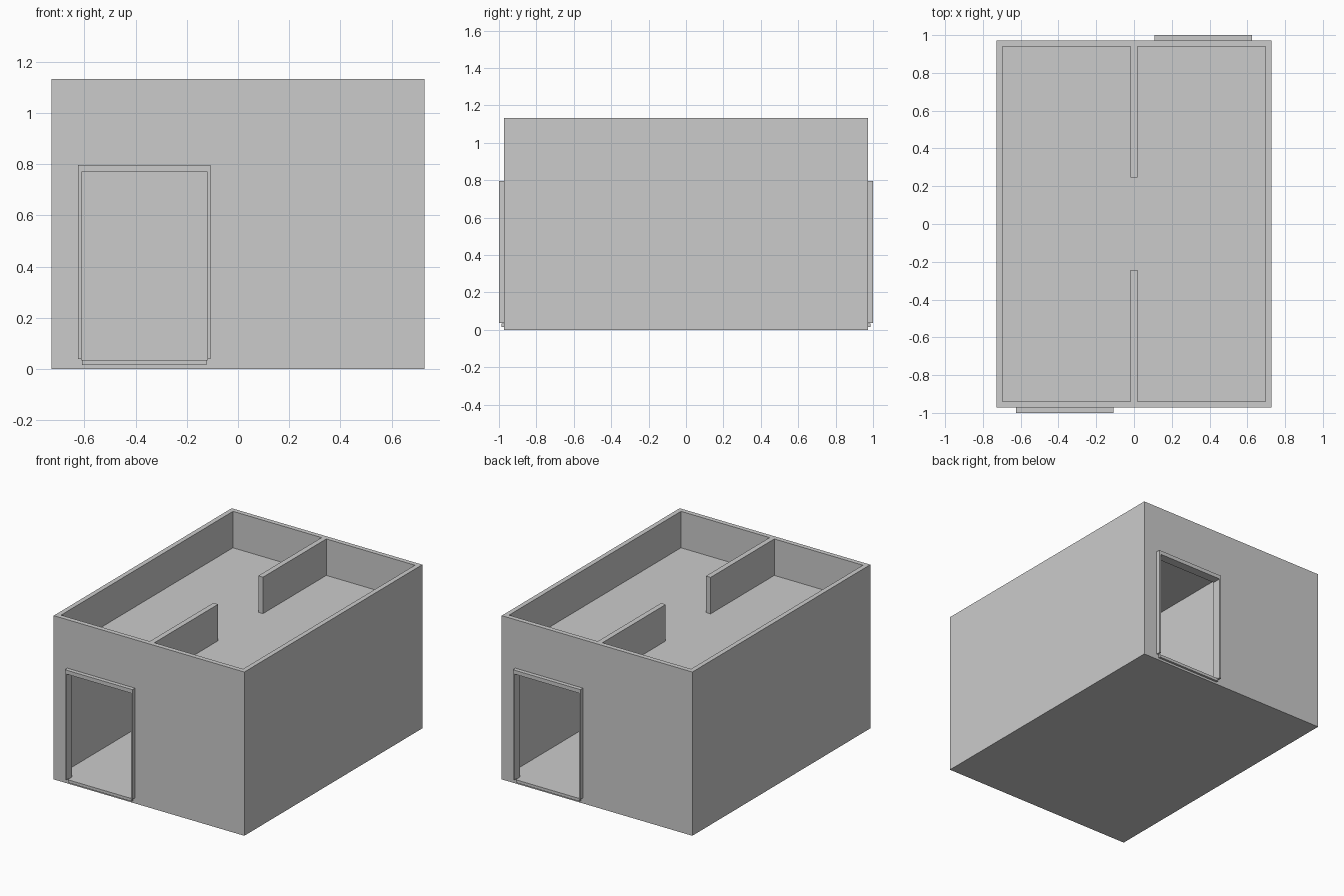
import bpy, bmesh
from mathutils import Matrix, Vector

if "Cube" in bpy.data.objects:
    bpy.data.objects.remove(bpy.data.objects["Cube"])


def box(name, lo, hi):
    lo, hi = Vector(lo), Vector(hi)
    bm = bmesh.new()
    bmesh.ops.create_cube(bm, size=1, matrix=Matrix.Translation((lo + hi) / 2)
                          @ Matrix.Diagonal((*(hi - lo), 1)))
    me = bpy.data.meshes.new(name)
    bm.to_mesh(me)
    bm.free()
    ob = bpy.data.objects.new(name, me)
    bpy.context.collection.objects.link(ob)
    return ob


def cut(target, lo, hi):
    cutter = box("cutter", lo, hi)
    cutter.hide_render = True
    mod = target.modifiers.new("cut", 'BOOLEAN')
    mod.operation = 'DIFFERENCE'
    mod.solver = 'EXACT'
    mod.object = cutter
    bpy.context.view_layer.objects.active = target
    bpy.ops.object.modifier_apply(modifier=mod.name)
    bpy.data.objects.remove(cutter)


# Heights: floor top, ceiling underside, roof top, wall top
W, D, H = 0.729, 0.972, 1.132
FLOOR, CEIL, ROOF = 0.035, 0.872, 0.88
T, P = 0.033, 0.018

# House body: room below and open roof terrace above, partition with a gap
house = box("house_walls", (-W, -D, 0), (W, D, H))
for z0, z1 in ((FLOOR, CEIL), (ROOF, H + 0.1)):
    cut(house, (-W + T, -D + T, z0), (-P, D - T, z1))
    cut(house, (P, -D + T, z0), (W - T, D - T, z1))
    cut(house, (-P - 0.05, -0.243, z0), (P + 0.05, 0.247, z1))

# Doorways, surrounds and steps: front left, repeated half a turn at the back
half_turn = Matrix.Rotation(3.14159265, 4, 'Z')
for side in ("front", "back"):
    s = -1 if side == "back" else 1
    xs = sorted((-0.612 * s, -0.12 * s))
    ys = sorted((-1.05 * s, -0.90 * s))
    cut(house, (xs[0], ys[0], FLOOR), (xs[1], ys[1], 0.77))

    frame = box(side + "_door_frame", (-0.625, -1.0, 0.038), (-0.108, -D, 0.797))
    cut(frame, (-0.612, -1.1, 0), (-0.12, -0.9, 0.77))
    step = box(side + "_door_step", (-0.61, -0.987, 0.015), (-0.123, -D, FLOOR))
    if side == "back":
        frame.data.transform(half_turn)
        step.data.transform(half_turn)
